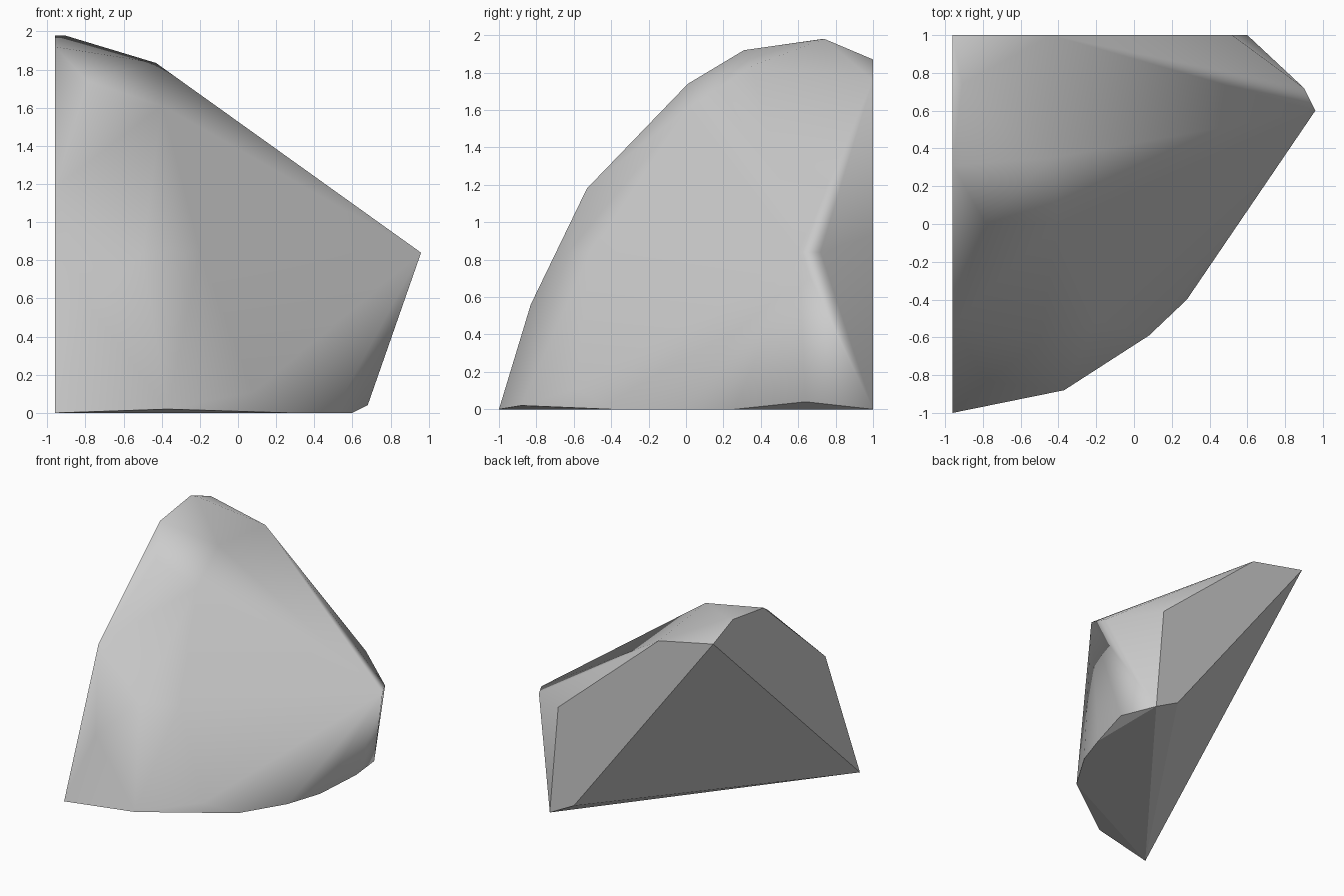
import bpy
import bmesh
import math

cube = bpy.data.objects.get("Cube")
if cube:
    bpy.data.objects.remove(cube, do_unlink=True)

# Stone colour
stone = bpy.data.materials.new("grey_stone")
stone.use_nodes = True
colour = (0.6, 0.6, 0.6, 1)
stone.diffuse_color = colour
stone.node_tree.nodes["Principled BSDF"].inputs["Base Color"].default_value = colour

# Corner points of the broken rock chunk
side, back = -0.96, 1.0
side_outline = [(-1, 0), (-.53, 1.18), (.31, 1.92), (.73, 1.98), (back, 1.87)]
back_outline = [(-.44, 1.76), (.52, .93), (.6, 0), (.37, .12)]
base_rim = [(-.37, -.88, .02), (.08, -.59, .11), (.28, -.4, 0),
            (.5, -.04, 0), (.6, .26, 0), (.68, .64, .04)]
weathered = [(-.78, -.83, .56), (-.5, -.63, .84), (-.2, -.51, .84),
             (-.79, .01, 1.74), (-.4, .01, 1.61), (-.43, .35, 1.835), (-.91, .74, 1.98)]
tip = [(.96, .6, .84), (.9, .72, .84)]

points = [(side, y, z) for y, z in side_outline]
points += [(x, back, z) for x, z in back_outline]
points += base_rim + weathered + tip

# Wrap the points in a convex shell
bm = bmesh.new()
for p in points:
    bm.verts.new(p)
bmesh.ops.convex_hull(bm, input=bm.verts[:])
bmesh.ops.delete(bm, geom=[v for v in bm.verts if not v.link_faces], context='VERTS')
bmesh.ops.dissolve_limit(bm, angle_limit=math.radians(1), verts=bm.verts[:], edges=bm.edges[:])
bmesh.ops.recalc_face_normals(bm, faces=bm.faces[:])
bm.normal_update()


def is_break(face):
    """Flat fracture faces: side, back, base and the slanted underside."""
    n = face.normal
    return (n.x < -.95 or n.y > .95 or n.z < -.75
            or (n.x < -.15 and n.y > .15 and n.z < 0))


# Smooth weathered skin, crisp edges around the fracture faces
for f in bm.faces:
    f.smooth = True
for e in bm.edges:
    e.smooth = not any(is_break(f) for f in e.link_faces)

mesh = bpy.data.meshes.new("rock_chunk")
bm.to_mesh(mesh)
bm.free()
mesh.materials.append(stone)
rock = bpy.data.objects.new("rock_chunk", mesh)
bpy.context.collection.objects.link(rock)

# Let the large faces lead the smooth shading
weighting = rock.modifiers.new("large_face_shading", 'WEIGHTED_NORMAL')
weighting.mode = 'FACE_AREA'
weighting.weight = 60
weighting.keep_sharp = True
